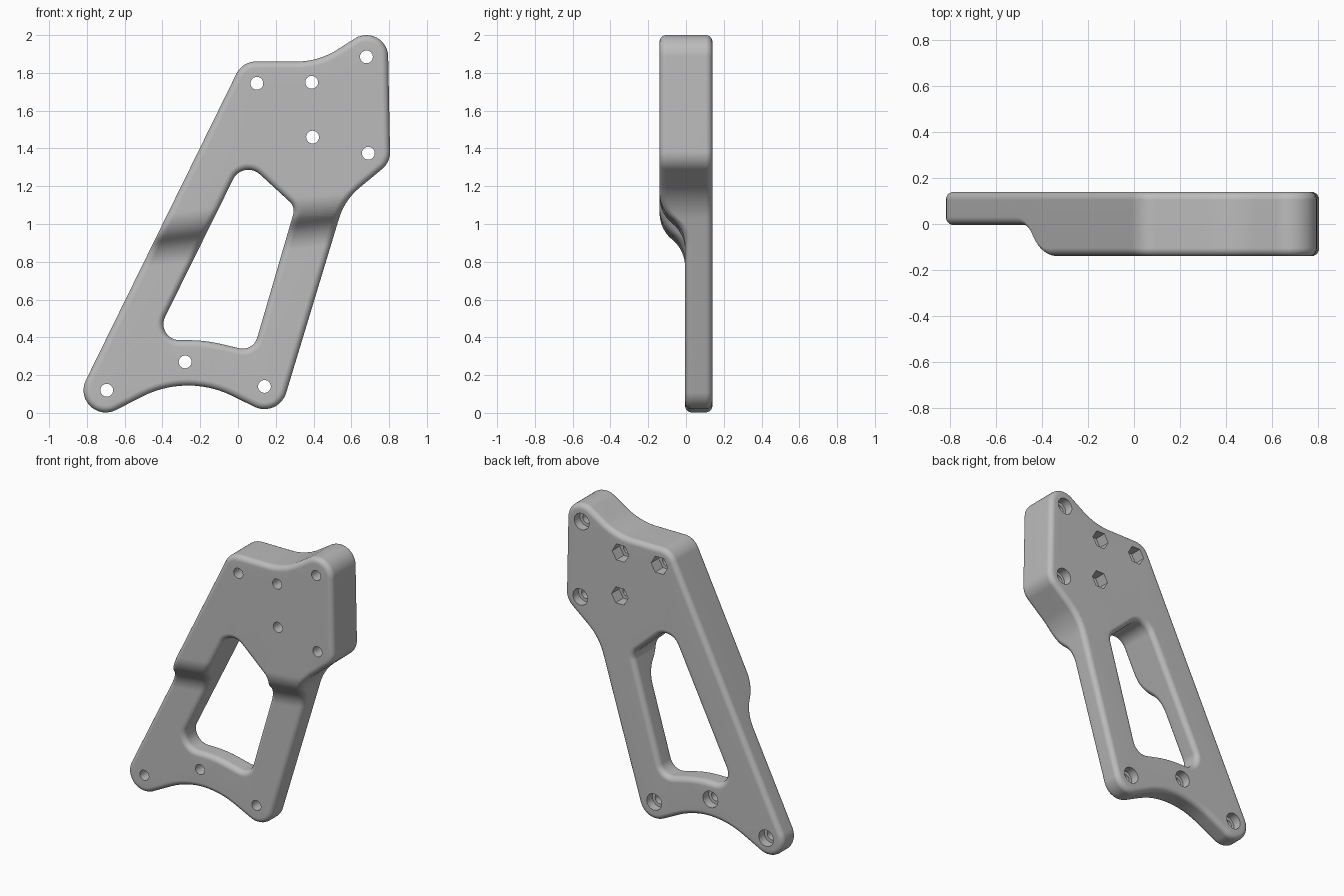
import bpy, bmesh
from math import sin, cos, tan, pi, atan2, sqrt, radians

if "Cube" in bpy.data.objects:
    bpy.data.objects.remove(bpy.data.objects["Cube"])

HALF = 0.14          # half thickness of the thick end
FILLET = 0.035       # edge rounding
STEP = 0.135         # how far the thin end is set back
SLOPE = 0.12         # tilt of the step line
STEP_MID, STEP_HALF = 0.965, 0.135

# Outlines as belts around circles: x, z, radius (negative = concave)
OUTER = [(-0.70, 0.12, 0.118), (-0.265, -0.385, -0.53), (0.14, 0.14, 0.12),
         (0.86, 0.93, -0.34), (0.69, 1.38, 0.115), (0.68, 1.885, 0.115),
         (0.31, 2.26, -0.40), (0.095, 1.745, 0.115)]
WINDOW = [(-0.31, 0.47, 0.085), (-0.265, -0.385, -0.77), (0.025, 0.42, 0.08),
          (0.23, 1.07, 0.065), (0.055, 1.197, 0.09)]
ROUND_BORES = [(-0.695, 0.12), (-0.28, 0.27), (0.14, 0.14), (0.69, 1.375), (0.68, 1.885)]
HEX_BORES = [(0.10, 1.745), (0.39, 1.75), (0.395, 1.46)]


def belt(circles, grow, segments=12):
    """Tangent outline round signed circles, offset outward by grow."""
    cs = [(x, z, r + grow) for x, z, r in circles]
    angles = []
    for (ax, az, ar), (bx, bz, br) in zip(cs, cs[1:] + cs[:1]):
        dx, dz = bx - ax, bz - az
        d = sqrt(dx * dx + dz * dz)
        c = max(-1, min(1, (ar - br) / d))
        s = sqrt(1 - c * c)
        angles.append(atan2((dz * c - dx * s) / d, (dx * c + dz * s) / d))
    points = []
    for i, (x, z, r) in enumerate(cs):
        start = angles[i - 1]
        turn = (angles[i] - start + pi) % (2 * pi) - pi
        for k in range(segments + 1):
            a = start + turn * k / segments
            points.append((x + r * cos(a), z + r * sin(a)))
    return points


def bore_ring(x, z, r, hexagonal=False, n=24):
    points = []
    for k in range(n):
        a = 2 * pi * k / n
        rr = r * cos(pi / 6) / cos(a % (pi / 3) - pi / 6) if hexagonal else r
        points.append((x + rr * cos(a), z + rr * sin(a)))
    return points


bm = bmesh.new()
back_edges, front_edges = [], []


def wall(rings):
    """Skin a stack of (points, y) rings and remember the two rims."""
    loops = [[bm.verts.new((x, y, z)) for x, z in pts] for pts, y in rings]
    n = len(loops[0])
    for lo, hi in zip(loops, loops[1:]):
        for i in range(n):
            j = (i + 1) % n
            bm.faces.new((lo[i], lo[j], hi[j], hi[i]))
    for loop, rim in ((loops[0], back_edges), (loops[-1], front_edges)):
        rim += [bm.edges.get((loop[i], loop[(i + 1) % n])) for i in range(n)]


# Rounded edge section, from back rim to front rim
arc = [(FILLET * (1 - sin(a)), HALF - FILLET * (1 - cos(a)))
       for a in (pi / 2 * k / 5 for k in range(6))]
section = arc + [(d, -y) for d, y in reversed(arc)]
wall([(belt(OUTER, -d), y) for d, y in section])
wall([(belt(WINDOW, d), y) for d, y in section])

# Bolt holes with round or hexagonal recesses at the back
for spots, radius, depth, is_hex in ((ROUND_BORES, 0.055, 0.06, False),
                                     (HEX_BORES, 0.062, 0.08, True)):
    for x, z in spots:
        recess, hole = bore_ring(x, z, radius, is_hex), bore_ring(x, z, 0.034)
        floor = HALF - depth
        wall([(recess, HALF), (recess, floor), (hole, floor), (hole, -HALF)])

# Back and front faces
bmesh.ops.triangle_fill(bm, edges=back_edges, use_beauty=True, normal=(0, 1, 0))
bmesh.ops.triangle_fill(bm, edges=front_edges, use_beauty=True, normal=(0, -1, 0))
bmesh.ops.recalc_face_normals(bm, faces=bm.faces)

# Slice along the step, then push the lower front back in an S curve
SLICES = 16
for k in range(SLICES + 1):
    s = STEP_MID + STEP_HALF * (2 * k / SLICES - 1)
    bmesh.ops.bisect_plane(bm, geom=bm.verts[:] + bm.edges[:] + bm.faces[:], dist=1e-5,
                           plane_co=(0, 0, s), plane_no=(-SLOPE, 0, 1))


bend = 2 * atan2(STEP / 2, STEP_HALF)
bend_radius = STEP_HALF / sin(bend)


def setback(x, z):
    t = z - SLOPE * x - STEP_MID
    u = STEP_HALF - min(abs(t), STEP_HALF)
    drop = bend_radius - sqrt(bend_radius ** 2 - u * u)
    return drop if t > 0 else STEP - drop


for v in bm.verts:
    if v.co.y < 0:
        v.co.y += setback(v.co.x, v.co.z)

mesh = bpy.data.meshes.new("bracket_plate")
bm.to_mesh(mesh)
bm.free()
plate = bpy.data.objects.new("bracket_plate", mesh)
bpy.context.collection.objects.link(plate)

# Plain grey finish
grey = bpy.data.materials.new("plain_grey")
grey.use_nodes = True
colour = (0.5, 0.5, 0.5, 1)
grey.diffuse_color = colour
grey.node_tree.nodes["Principled BSDF"].inputs["Base Color"].default_value = colour
mesh.materials.append(grey)

# Smooth fillets, flat faces
bpy.ops.object.select_all(action="DESELECT")
plate.select_set(True)
bpy.context.view_layer.objects.active = plate
bpy.ops.object.shade_smooth_by_angle(angle=radians(35))
normals = plate.modifiers.new("face_weighted_normals", "WEIGHTED_NORMAL")
normals.keep_sharp = True
